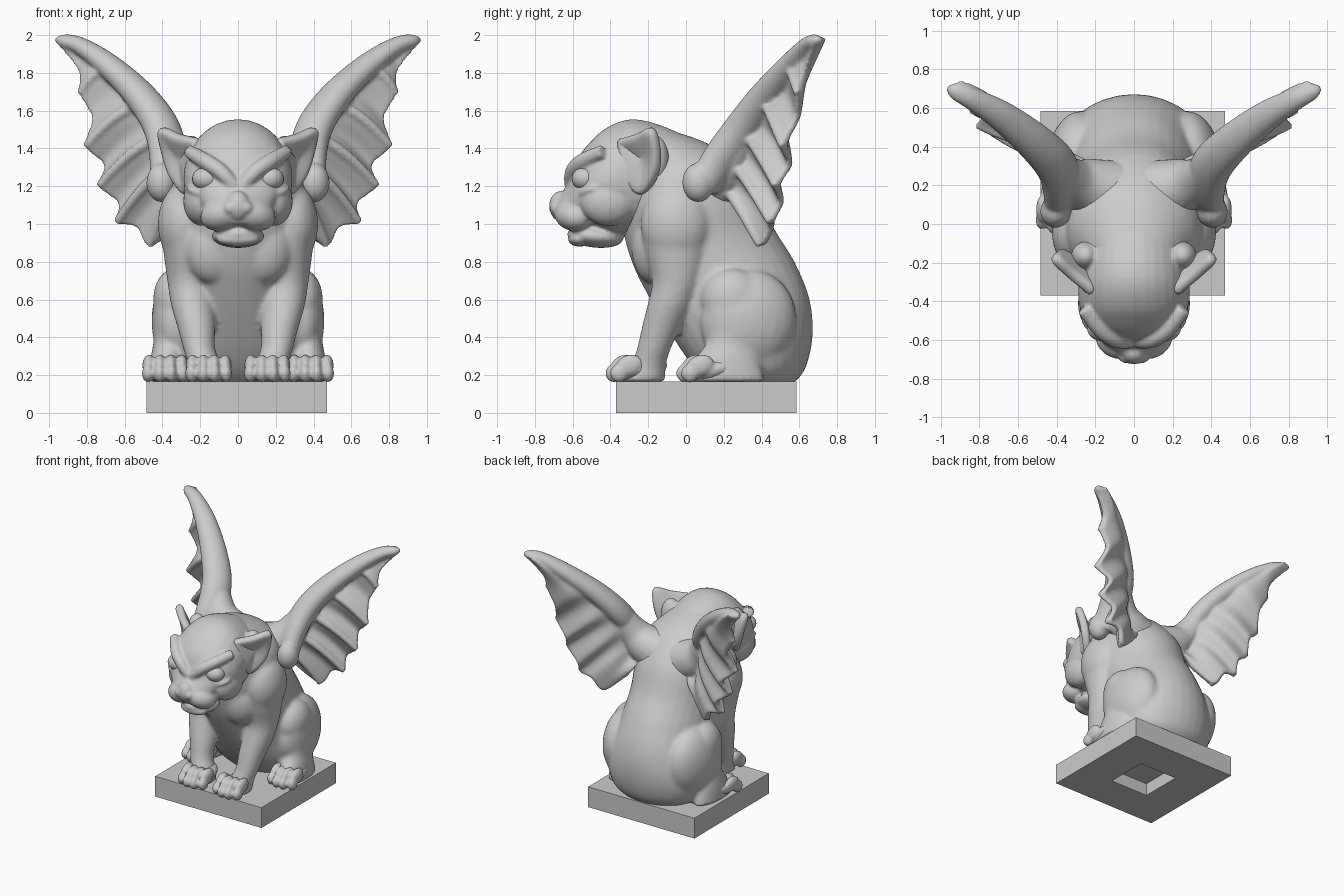
import bpy, bmesh
from math import sin, cos, pi
from mathutils import Vector as V, Matrix, Euler


def spline(keys, steps=4):
    """Catmull-Rom resampling of equal-length tuples."""
    k = [keys[0]] + list(keys) + [keys[-1]]
    out = []
    for i in range(1, len(k) - 2):
        for s in range(steps):
            t = s / steps
            out.append(tuple(0.5 * (2 * b + (c - a) * t + (2 * a - 5 * b + 4 * c - d) * t * t
                                    + (3 * b - a - 3 * c + d) * t ** 3)
                             for a, b, c, d in zip(k[i - 1], k[i], k[i + 1], k[i + 2])))
    return out + [tuple(keys[-1])]


def loft(bm, rings, sides=(1,), n=24):
    """Skin elliptical rings given as (centre, axis_a, axis_b)."""
    for s in sides:
        rows = []
        for c, a, b in rings:
            pts = [c + a * cos(2 * pi * i / n) + b * sin(2 * pi * i / n) for i in range(n)]
            rows.append([bm.verts.new((p.x * s, p.y, p.z)) for p in pts])
        for r0, r1 in zip(rows, rows[1:]):
            for i in range(n):
                bm.faces.new((r0[i], r0[(i + 1) % n], r1[(i + 1) % n], r1[i]))
        bm.faces.new(rows[0])
        bm.faces.new(rows[-1])


def trunk(bm, keys):
    """Centre-line form from opposite profile points (y1, z1, y2, z2, half width)."""
    loft(bm, [(V((0, (y1 + y2) / 2, (z1 + z2) / 2)), V((w, 0, 0)),
               V((0, (y2 - y1) / 2, (z2 - z1) / 2))) for y1, z1, y2, z2, w in spline(keys)], n=32)


def leg(bm, keys):
    """Pair of upright limbs from (x, y, z, rx, ry)."""
    loft(bm, [(V((x, y, z)), V((rx, 0, 0)), V((0, ry, 0)))
              for x, y, z, rx, ry in spline(keys)], (1, -1))


def tube(bm, keys, n=12, deep=1.0):
    """Mirrored tapering tube from (x, y, z, r); deep widens it front to back."""
    p = spline(keys, 6)
    rings = []
    for i, q in enumerate(p):
        t = (V(p[min(i + 1, len(p) - 1)][:3]) - V(p[max(i - 1, 0)][:3])).normalized()
        a = t.cross(V((0.6, -0.8, 0.05))).normalized()
        rings.append((V(q[:3]), a * q[3], t.cross(a) * q[3] * deep))
    loft(bm, rings, (1, -1), n)


def blob(bm, c, r, rot=(0, 0, 0)):
    """Ellipsoid, mirrored when off centre."""
    for s in ((1, -1) if c[0] else (1,)):
        m = (Matrix.Translation((c[0] * s, c[1], c[2]))
             @ Euler((rot[0], rot[1] * s, rot[2] * s)).to_matrix().to_4x4()
             @ Matrix.Diagonal((*r, 1)))
        bmesh.ops.create_uvsphere(bm, u_segments=24, v_segments=16, radius=1, matrix=m)


def finish(bm, name, voxel=0, smooth=True, relax=4):
    bmesh.ops.recalc_face_normals(bm, faces=bm.faces)
    for f in bm.faces:
        f.smooth = smooth
    me = bpy.data.meshes.new(name)
    bm.to_mesh(me)
    bm.free()
    ob = bpy.data.objects.new(name, me)
    bpy.context.collection.objects.link(ob)
    if voxel:
        m = ob.modifiers.new("fuse", 'REMESH')
        m.mode, m.voxel_size, m.use_smooth_shade = 'VOXEL', voxel, True
        m = ob.modifiers.new("soften", 'SMOOTH')
        m.factor, m.iterations = 0.5, relax
    return ob


# Plinth with a small hole underneath
bm = bmesh.new()
bmesh.ops.create_cube(bm, size=1, matrix=Matrix.Translation((-0.007, 0.107, 0.0825))
                      @ Matrix.Diagonal((0.955, 0.955, 0.165, 1)))
under = min(bm.faces, key=lambda f: f.calc_center_median().z)
bmesh.ops.inset_individual(bm, faces=[under], thickness=0.43)
bmesh.ops.inset_individual(bm, faces=[under], thickness=0.005)
bmesh.ops.translate(bm, verts=under.verts, vec=(0, 0, 0.1))
finish(bm, "plinth", smooth=False)

# Body: torso and legs fused together
bm = bmesh.new()
trunk(bm, [(0.14, 0.15, 0.56, 0.15, 0.28), (0.07, 0.21, 0.63, 0.23, 0.365),
           (-0.01, 0.31, 0.67, 0.40, 0.405), (-0.10, 0.45, 0.655, 0.60, 0.38),
           (-0.20, 0.62, 0.575, 0.80, 0.345), (-0.28, 0.78, 0.465, 0.98, 0.34),
           (-0.33, 0.95, 0.365, 1.20, 0.36), (-0.34, 1.10, 0.21, 1.37, 0.34),
           (-0.32, 1.20, 0.06, 1.45, 0.27), (-0.35, 1.30, -0.10, 1.50, 0.2)])
blob(bm, (0.13, -0.17, 0.88), (0.16, 0.12, 0.20))            # chest
blob(bm, (0.28, -0.05, 1.00), (0.145, 0.19, 0.22))           # shoulder
leg(bm, [(0.25, -0.03, 1.15, .12, .14), (0.27, -0.05, 1.0, .145, .185), (0.265, -0.05, 0.85, .13, .165),
         (0.255, -0.05, 0.70, .12, .13), (0.24, -0.085, 0.57, .115, .12), (0.22, -0.13, 0.45, .10, .105),
         (0.205, -0.17, 0.34, .085, .09), (0.175, -0.20, 0.25, .09, .095), (0.16, -0.23, 0.165, .1, .12)])
blob(bm, (0.305, 0.33, 0.49), (0.15, 0.255, 0.27), (-0.3, 0, 0.15))  # haunch
blob(bm, (0.335, 0.245, 0.60), (0.115, 0.165, 0.165))         # knee
leg(bm, [(0.35, 0.23, 0.64, .09, .135), (0.36, 0.235, 0.5, .09, .135), (0.365, 0.235, 0.38, .083, .125),
         (0.375, 0.215, 0.28, .09, .175), (0.38, 0.20, 0.165, .095, .22)])
finish(bm, "body", 0.0125, relax=14)

# Paws with knuckles and toes
bm = bmesh.new()
for px, tip in ((0.155, -0.425), (0.385, -0.05)):
    blob(bm, (px, tip + 0.19, 0.225), (0.10, 0.14, 0.06), (0.25, 0, 0))
    for i in range(4):
        u = i - 1.5
        x, y = px + u * 0.058, tip + (0.025 if abs(u) > 1 else 0)
        blob(bm, (x, y + 0.10, 0.25), (0.034, 0.075, 0.057), (0.3, 0, 0))
        blob(bm, (x + u * 0.003, y + 0.045, 0.21), (0.032, 0.047, 0.048))
finish(bm, "paws", 0.01, relax=2)

# Head: skull, cheeks, muzzle, jaw and brows
bm = bmesh.new()
trunk(bm, [(0.08, 1.42, 0.05, 1.05, 0.18), (-0.10, 1.51, -0.13, 0.97, 0.26),
           (-0.28, 1.555, -0.30, 0.94, 0.285), (-0.42, 1.51, -0.40, 0.94, 0.285),
           (-0.52, 1.42, -0.48, 0.97, 0.255), (-0.575, 1.34, -0.54, 0.985, 0.21),
           (-0.62, 1.22, -0.61, 0.99, 0.16), (-0.68, 1.14, -0.675, 1.00, 0.09)])
blob(bm, (0.19, -0.41, 1.12), (0.10, 0.15, 0.13))                # cheek
blob(bm, (0.085, -0.595, 1.05), (0.12, 0.10, 0.085), (0, 0.25, 0.45))    # muzzle
blob(bm, (0, -0.665, 1.095), (0.065, 0.06, 0.08))                # nose
blob(bm, (0.04, -0.685, 1.085), (0.04, 0.037, 0.035))            # nostril wings
blob(bm, (0, -0.48, 0.935), (0.14, 0.15, 0.06), (-0.1, 0, 0))    # jaw
blob(bm, (0, -0.565, 0.92), (0.115, 0.06, 0.04))                 # lower lip
blob(bm, (0.20, -0.505, 1.17), (0.085, 0.06, 0.03), (0, -0.3, 0.6))  # lower lid
blob(bm, (0.25, -0.165, 1.34), (0.075, 0.075, 0.13), (0, 0, -0.5))   # ear back
tube(bm, [(0.02, -0.61, 1.20, 0.035), (0.09, -0.60, 1.275, 0.042),
          (0.17, -0.55, 1.33, 0.043), (0.26, -0.44, 1.385, 0.036)])
finish(bm, "head", 0.0095, relax=7)

bm = bmesh.new()
blob(bm, (0.168, -0.535, 1.24), (0.075, 0.07, 0.062))
finish(bm, "eyes")

# Ears: cupped leaf with a thick rim
rim = spline([(0.21, -0.36, 1.45), (0.32, -0.27, 1.475), (0.415, -0.18, 1.51), (0.40, -0.145, 1.39),
              (0.355, -0.16, 1.25), (0.27, -0.24, 1.15), (0.24, -0.34, 1.25), (0.21, -0.36, 1.45)], 4)[:-1]
cup = V((0.29, -0.205, 1.34))
bm = bmesh.new()
for s in (1, -1):
    rows = []
    for t, dip in ((0, 0), (0.25, 0.6), (0.6, 0.95)):
        rows.append([])
        for p in rim:
            flat = V(p).lerp(V((0.31, -0.24, 1.34)), t)
            q = flat.lerp(V(p).lerp(cup, t), dip)
            rows[-1].append(bm.verts.new((q.x * s, q.y, q.z)))
    mid = bm.verts.new((cup.x * s, cup.y, cup.z))
    n = len(rim)
    for i in range(n):
        j = (i + 1) % n
        for a, b in zip(rows, rows[1:]):
            bm.faces.new((a[i], a[j], b[j], b[i]))
        bm.faces.new((rows[-1][i], rows[-1][j], mid))
ob = finish(bm, "ears")
m = ob.modifiers.new("thickness", 'SOLIDIFY')
m.thickness, m.offset = 0.06, 0
ob.modifiers.new("round", 'SUBSURF').levels = 1

# Wings: columns run from the arm to the scalloped trailing edge
cols = [(.93, .69, 1.97, .945, .695, 1.95), (.83, .65, 1.93, .835, .64, 1.81), (.67, .57, 1.82, .83, .60, 1.69),
        (.56, .50, 1.73, .765, .59, 1.56), (.48, .43, 1.65, .80, .52, 1.41), (.41, .37, 1.56, .70, .55, 1.31),
        (.37, .33, 1.48, .73, .485, 1.20), (.34, .29, 1.40, .625, .505, 1.11), (.32, .26, 1.33, .635, .455, 1.01),
        (.30, .23, 1.25, .53, .455, .985), (.28, .22, 1.20, .46, .40, .885), (.22, .22, 1.15, .30, .31, 1.02)]
out = V((0.6, -0.8, 0))


def column(c, lift, edge=0.0, steps=7):
    a, b = V(c[:3]), V(c[3:6])
    return [a.lerp(b, i / steps) + out * edge + (out * lift + V((0, 0, 0.03))) * sin(pi * i / steps)
            for i in range(steps + 1)]


def quads(bm, g):
    for a, b in zip(g, g[1:]):
        for i in range(len(a) - 1):
            bm.faces.new((a[i], a[i + 1], b[i + 1], b[i]))


bm = bmesh.new()
fine = spline([c + ((-0.01 if i % 2 else 0.015),) for i, c in enumerate(cols)], 4)
for s in (1, -1):
    front, back = ([[bm.verts.new((p.x * s, p.y, p.z)) for p in column(c, lift(c), e)] for c in fine]
                   for lift, e in ((lambda c: c[6], 0.02), (lambda c: -0.05, -0.02)))
    quads(bm, front)
    quads(bm, back)
    for pick in (lambda g: [r[0] for r in g], lambda g: [r[-1] for r in g],
                 lambda g: g[0], lambda g: g[-1]):
        quads(bm, [pick(front), pick(back)])
bmesh.ops.recalc_face_normals(bm, faces=bm.faces)
# arm, shoulder root, knuckle and finger ribs
tube(bm, [(.395, .09, 1.20, .07), (.375, .18, 1.34, .085), (.40, .30, 1.50, .09), (.51, .42, 1.67, .08),
          (.68, .555, 1.835, .064), (.83, .643, 1.94, .047), (.92, .685, 1.968, .036),
          (.965, .705, 1.974, .014)], n=20, deep=1.25)
tube(bm, [(.10, .16, 1.19, .17), (.22, .19, 1.24, .15), (.31, .22, 1.32, .12), (.38, .28, 1.45, .09)], n=20)
blob(bm, (0.405, 0.065, 1.22), (0.08, 0.085, 0.105))
for i in (2, 4, 6, 8, 10):
    pts = column(cols[i], 0.015)
    tube(bm, [(*(p + out * 0.012), 0.034 - 0.0018 * k) for k, p in enumerate(pts)])
finish(bm, "wings", 0.011, relax=6)
